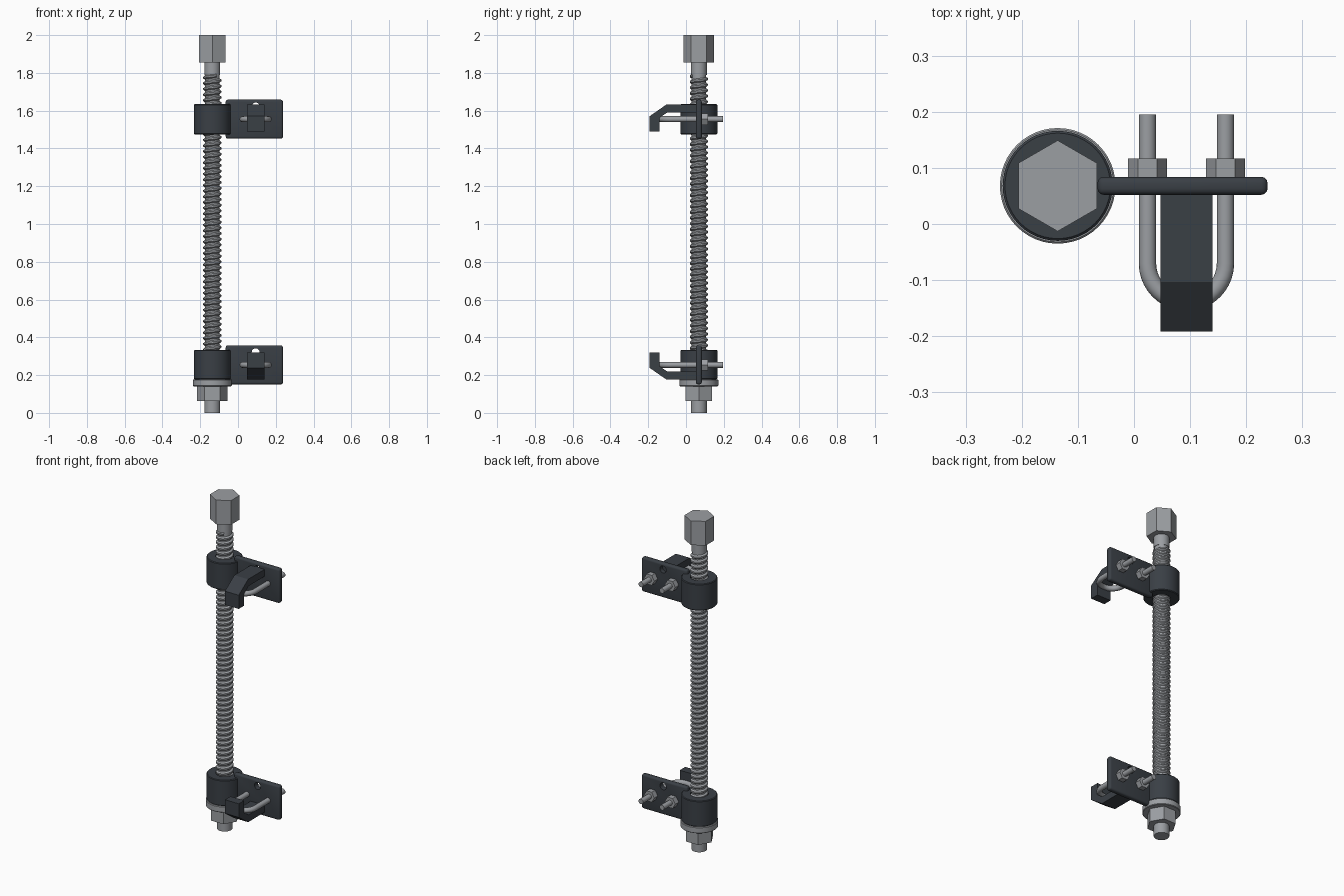
import bpy, bmesh, math
from mathutils import Matrix, Vector

if "Cube" in bpy.data.objects:
    bpy.data.objects.remove(bpy.data.objects["Cube"], do_unlink=True)


def material(name, rgb):
    m = bpy.data.materials.new(name)
    m.use_nodes = True
    m.diffuse_color = (*rgb, 1)
    m.node_tree.nodes["Principled BSDF"].inputs["Base Color"].default_value = (*rgb, 1)
    return m


STEEL = material("grey_steel", (0.33, 0.345, 0.365))
DARK = material("dark_painted_steel", (0.042, 0.05, 0.06))
ROD = Vector((-0.136, 0.068, 0))   # axis of the threaded rod
PLATE_X, PLATE_Y = 0.0865, 0.068   # centre of the clamp plates
HOOK_X = 0.0935                    # centre of hook and U-bolt


def finish(bm, name, mat, smooth=True):
    bmesh.ops.recalc_face_normals(bm, faces=bm.faces)
    me = bpy.data.meshes.new(name)
    bm.to_mesh(me)
    bm.free()
    ob = bpy.data.objects.new(name, me)
    bpy.context.collection.objects.link(ob)
    me.materials.append(mat)
    if smooth:
        select(ob)
        bpy.ops.object.shade_smooth_by_angle(angle=math.radians(35))
    return ob


def select(ob):
    bpy.ops.object.select_all(action="DESELECT")
    ob.select_set(True)
    bpy.context.view_layer.objects.active = ob


def apply_all(ob):
    select(ob)
    for m in list(ob.modifiers):
        bpy.ops.object.modifier_apply(modifier=m.name)


def prism(name, mat, base, height, radius, sides, turn=0.0, axis="Z"):
    """Upright prism from its base point, or lying along +y."""
    bm = bmesh.new()
    bmesh.ops.create_cone(bm, cap_ends=True, segments=sides, radius1=radius,
                          radius2=radius, depth=height,
                          matrix=Matrix.Translation((0, 0, height / 2)) @ Matrix.Rotation(turn, 4, "Z"))
    if axis == "Y":
        bm.transform(Matrix.Rotation(-math.pi / 2, 4, "X"))
    bm.transform(Matrix.Translation(base))
    return finish(bm, name, mat, sides > 8)


def ring(name, mat, z0, z1, outer, inner, sides=48, edge=0.004):
    """Bored collar around the rod, with softened outer edges."""
    profile = [(inner, z0), (outer - edge, z0), (outer, z0 + edge),
               (outer, z1 - edge), (outer - edge, z1), (inner, z1)]
    bm = bmesh.new()
    loops = []
    for i in range(sides):
        a = math.tau * i / sides
        loops.append([bm.verts.new(ROD + Vector((r * math.cos(a), r * math.sin(a), z)))
                      for r, z in profile])
    skin(bm, loops + loops[:1])
    return finish(bm, name, mat)


def skin(bm, loops):
    for a, b in zip(loops, loops[1:]):
        n = len(a)
        for j in range(n):
            k = (j + 1) % n
            bm.faces.new((a[j], a[k], b[k], b[j]))


def thread(name, z0, z1, pitch=0.03, root=0.037, crest=0.048, steps=24):
    """Helical ridge wound around the rod core."""
    section = [(root, -0.42), (crest, -0.14), (crest, 0.14), (root, 0.42)]
    bm = bmesh.new()
    loops = []
    for i in range(int((z1 - z0) / pitch * steps) + 1):
        a = math.tau * i / steps
        z = z0 + pitch * i / steps
        loops.append([bm.verts.new(ROD + Vector((r * math.cos(a), r * math.sin(a), z + h * pitch)))
                      for r, h in section])
    skin(bm, loops)
    bm.faces.new(loops[0])
    bm.faces.new(loops[-1])
    return finish(bm, name, STEEL)


def clamp_plate(name, z):
    bm = bmesh.new()
    bmesh.ops.create_cube(bm, size=1, matrix=Matrix.Translation((PLATE_X, PLATE_Y, z))
                          @ Matrix.Diagonal((0.303, 0.032, 0.206, 1)))
    ob = finish(bm, name, DARK, False)
    bev = ob.modifiers.new("round", "BEVEL")
    bev.width, bev.segments = 0.011, 3
    # small locating hole near the top edge
    cutter = prism("hole_cutter", DARK, (HOOK_X, 0, z + 0.067), 0.15, 0.021, 24, axis="Y")
    cutter.hide_render = True
    cut = ob.modifiers.new("hole", "BOOLEAN")
    cut.object, cut.operation, cut.solver = cutter, "DIFFERENCE", "EXACT"
    apply_all(ob)
    bpy.data.objects.remove(cutter, do_unlink=True)
    select(ob)
    bpy.ops.object.shade_smooth_by_angle(angle=math.radians(35))


def hook(name, z, side):
    """Bent jaw; side = 1 has its arm above the U-bolt, -1 below."""
    outline = [(0.06, 0.078), (-0.103, 0.078), (-0.192, 0.016), (-0.192, -0.066),
               (-0.14, -0.066), (-0.14, 0.008), (-0.098, 0.036), (0.06, 0.036)]
    bm = bmesh.new()
    face = bm.faces.new([bm.verts.new((HOOK_X - 0.046, y, z + side * h)) for y, h in outline])
    out = bmesh.ops.extrude_face_region(bm, geom=[face])["geom"]
    bmesh.ops.translate(bm, vec=(0.092, 0, 0),
                        verts=[v for v in out if isinstance(v, bmesh.types.BMVert)])
    finish(bm, name, DARK, False)


def u_bolt(name, z, half=0.0695, bend=-0.07, end=0.195, radius=0.0155, sides=16):
    arc = [math.pi + math.pi * i / 20 for i in range(21)]
    path = [(-half, end)] + [(half * math.cos(a), bend + half * math.sin(a)) for a in arc] + [(half, end)]
    heading = [math.pi] + arc + [math.tau]
    bm = bmesh.new()
    loops = []
    for (x, y), a in zip(path, heading):
        across = Vector((math.cos(a), math.sin(a), 0)) * radius
        loops.append([bm.verts.new(Vector((HOOK_X + x, y, z)) + across * math.cos(t)
                                   + Vector((0, 0, radius * math.sin(t))))
                      for t in (math.tau * k / sides for k in range(sides))])
    skin(bm, loops)
    bm.faces.new(loops[0])
    bm.faces.new(loops[-1])
    finish(bm, name, STEEL)


# Threaded rod with its drive head, bottom nut and washer
prism("rod_core", STEEL, ROD, 1.9, 0.039, 32)
prism("rod_neck", STEEL, ROD + Vector((0, 0, 1.79)), 0.08, 0.042, 32)
prism("rod_foot", STEEL, ROD, 0.2, 0.042, 32)
thread("rod_thread", 0.2, 1.785)
prism("drive_head", STEEL, ROD + Vector((0, 0, 1.855)), 0.145, 0.081, 6)
prism("bottom_nut", STEEL, ROD + Vector((0, 0, 0.062)), 0.08, 0.081, 6, math.pi / 6)
ring("washer", STEEL, 0.141, 0.178, 0.103, 0.04, edge=0.003)

# Two matching clamps with mirrored jaws
for label, z, z0, z1, side in (("upper", 1.555, 1.475, 1.634, 1),
                               ("lower", 0.254, 0.178, 0.333, -1)):
    ring(label + "_sleeve", DARK, z0, z1, 0.098, 0.049)
    clamp_plate(label + "_clamp_plate", z)
    hook(label + "_hook", z, side)
    u_bolt(label + "_u_bolt", z)
    for nut_side, dx in (("right", -0.0695), ("left", 0.0695)):
        prism(f"{label}_{nut_side}_nut", STEEL, (HOOK_X + dx, 0.083, z), 0.034, 0.0345, 6,
              math.pi / 6, axis="Y")
